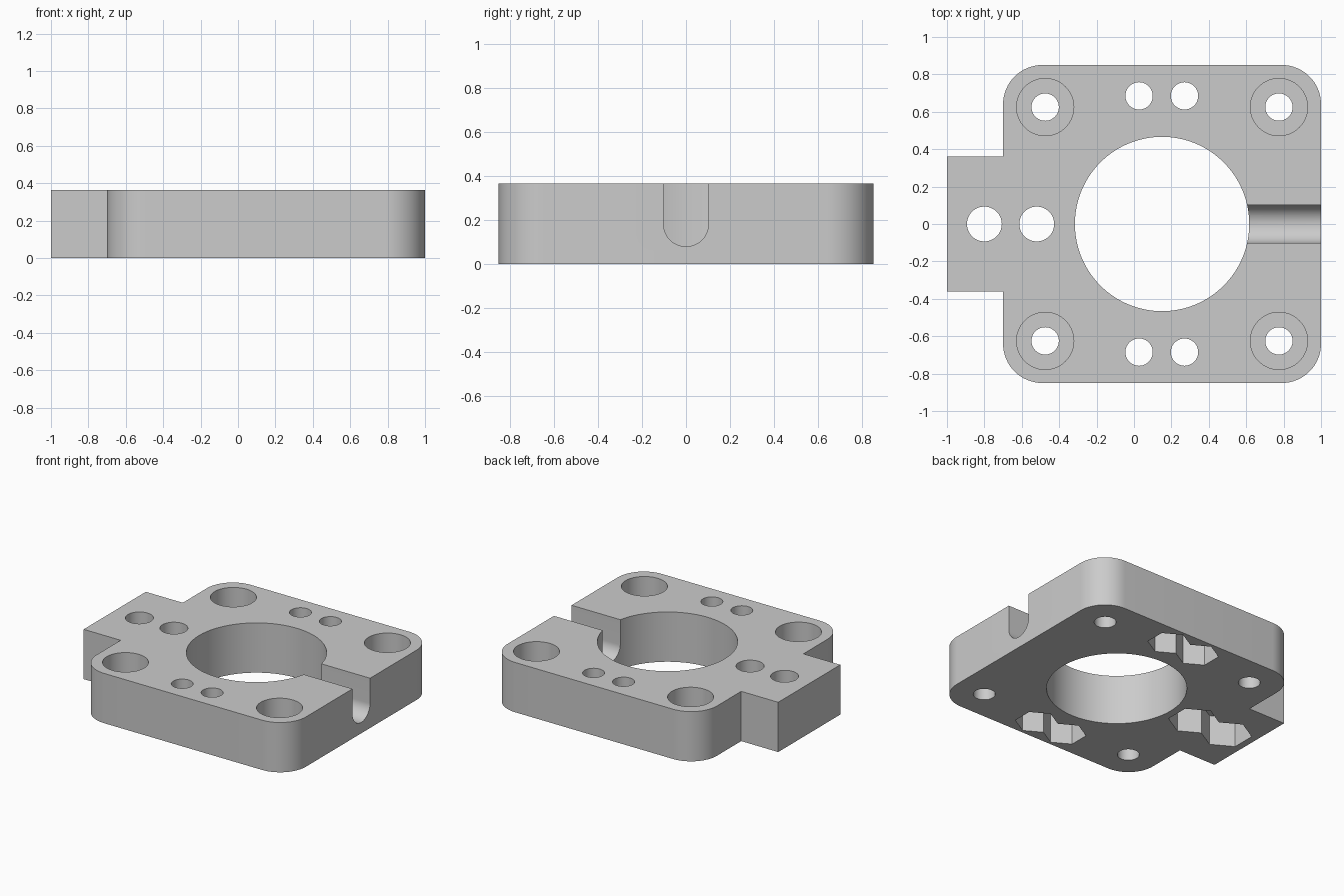
import bpy
import bmesh
from math import cos, sin, pi, radians

old = bpy.data.objects.get("Cube")
if old:
    bpy.data.objects.remove(old, do_unlink=True)

HEIGHT = 0.365
CX = 0.15          # centre of the square body
HALF = 0.85        # half width of the square body
CORNER = 0.21      # rounded corner radius

grey = bpy.data.materials.new("plain_grey")
grey.use_nodes = True
colour = (0.6, 0.6, 0.6, 1)
grey.diffuse_color = colour
grey.node_tree.nodes["Principled BSDF"].inputs["Base Color"].default_value = colour


def prism(name, outline, low, high):
    """Extrude a flat outline of (x, y) points between two heights."""
    bm = bmesh.new()
    face = bm.faces.new([bm.verts.new((x, y, low)) for x, y in outline])
    top = bmesh.ops.extrude_face_region(bm, geom=[face])["geom"]
    verts = [v for v in top if isinstance(v, bmesh.types.BMVert)]
    bmesh.ops.translate(bm, verts=verts, vec=(0, 0, high - low))
    bmesh.ops.recalc_face_normals(bm, faces=bm.faces)
    mesh = bpy.data.meshes.new(name)
    bm.to_mesh(mesh)
    bm.free()
    mesh.materials.append(grey)
    obj = bpy.data.objects.new(name, mesh)
    bpy.context.collection.objects.link(obj)
    return obj


def arc(x, y, r, start, end, steps):
    angles = [radians(start + (end - start) * i / steps) for i in range(steps + 1)]
    return [(x + r * cos(a), y + r * sin(a)) for a in angles]


def circle(x, y, r, sides=64, start=0):
    return arc(x, y, r, start, start + 360, sides)[:-1]


# Rounded square body with a rectangular tab on the right-hand side
inner = HALF - CORNER
outline = arc(CX + inner, inner, CORNER, 0, 90, 16)
outline += arc(CX - inner, inner, CORNER, 90, 180, 16)
outline += [(CX - HALF, 0.36), (-1, 0.36), (-1, -0.36), (CX - HALF, -0.36)]
outline += arc(CX - inner, -inner, CORNER, 180, 270, 16)
outline += arc(CX + inner, -inner, CORNER, 270, 360, 16)
plate = prism("mounting_plate", outline, 0, HEIGHT)

cutters = []


def hole(x, y, r, low=-0.1, high=HEIGHT + 0.1, sides=64, start=0):
    cutters.append(prism("hole_cutter", circle(x, y, r, sides, start), low, high))


# Central bore
hole(CX, 0, 0.466, sides=128)

# Counterbored corner screw holes
for x in (CX - 0.625, CX + 0.625):
    for y in (-0.625, 0.625):
        hole(x, y, 0.073)
        hole(x, y, 0.153, low=0.135)

# Paired bolt holes with hexagonal nut pockets underneath
pairs = [(x, y, 0.073, 0.144) for y in (-0.685, 0.685) for x in (0.027, 0.27)]
pairs += [(x, 0, 0.093, 0.172) for x in (-0.80, -0.52)]
for x, y, r, nut in pairs:
    hole(x, y, r)
    hole(x, y, nut, high=0.22, sides=6, start=30)

# Round-bottomed slot from the bore to the left side, open at the top
slot = prism("slot_cutter", [(-0.102, 0.6)] + arc(0, 0.182, 0.102, 180, 360, 32)
             + [(0.102, 0.6)], 0.5, 1.2)
for v in slot.data.vertices:
    y, z, x = v.co
    v.co = (x, y, z)
cutters.append(slot)

# Apply every cut, then drop the cutters
bpy.ops.object.select_all(action='DESELECT')
plate.select_set(True)
bpy.context.view_layer.objects.active = plate
for cutter in cutters:
    mod = plate.modifiers.new("cut", 'BOOLEAN')
    mod.operation = 'DIFFERENCE'
    mod.solver = 'EXACT'
    mod.object = cutter
    bpy.ops.object.modifier_apply(modifier=mod.name)
    bpy.data.objects.remove(cutter, do_unlink=True)

bpy.ops.object.shade_smooth_by_angle(angle=radians(30))
